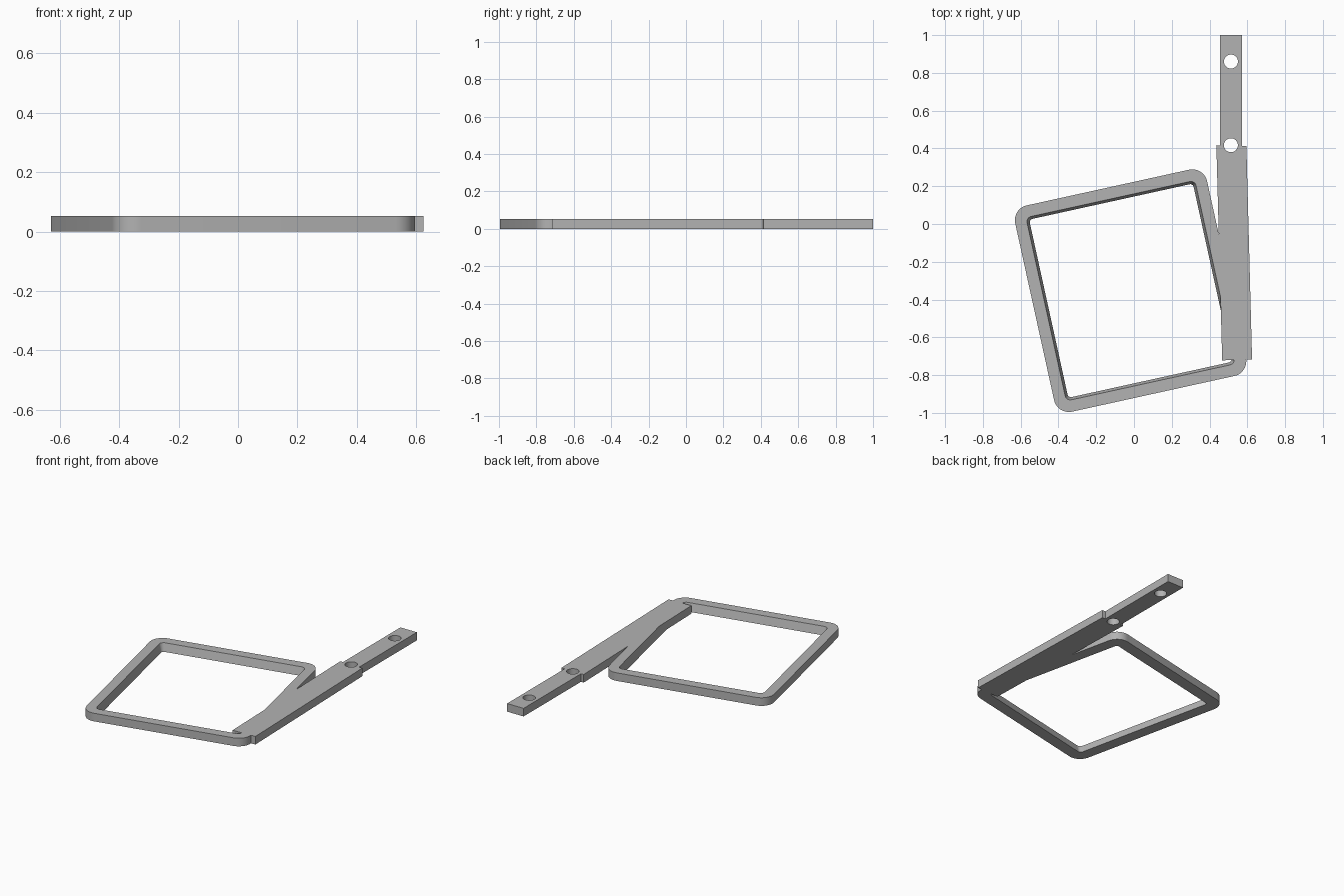
import bpy, bmesh, math
from mathutils import Matrix, Vector

if "Cube" in bpy.data.objects:
    bpy.data.objects.remove(bpy.data.objects["Cube"])

HEIGHT = 0.052

grey = bpy.data.materials.new("plain grey")
grey.use_nodes = True
grey.diffuse_color = (0.45, 0.45, 0.45, 1)
grey.node_tree.nodes["Principled BSDF"].inputs["Base Color"].default_value = (0.45, 0.45, 0.45, 1)


def rounded_rect(width, depth, radius, steps=10):
    """Counter-clockwise outline centred on the origin."""
    points = []
    for i, (sx, sy) in enumerate([(1, 1), (-1, 1), (-1, -1), (1, -1)]):
        cx, cy = sx * (width / 2 - radius), sy * (depth / 2 - radius)
        for k in range(steps + 1):
            a = math.pi / 2 * (i + k / steps)
            points.append((cx + radius * math.cos(a), cy + radius * math.sin(a)))
    return points


def finish(name, bm):
    bmesh.ops.recalc_face_normals(bm, faces=bm.faces)
    mesh = bpy.data.meshes.new(name)
    bm.to_mesh(mesh)
    bm.free()
    mesh.materials.append(grey)
    obj = bpy.data.objects.new(name, mesh)
    bpy.context.collection.objects.link(obj)
    return obj


def prism(name, outline, low=0.0, high=HEIGHT):
    bm = bmesh.new()
    base = bm.faces.new([bm.verts.new((x, y, low)) for x, y in outline])
    new = bmesh.ops.extrude_face_region(bm, geom=[base])["geom"]
    bmesh.ops.translate(bm, vec=(0, 0, high - low),
                        verts=[v for v in new if isinstance(v, bmesh.types.BMVert)])
    return finish(name, bm)


def combine(target, other, operation):
    mod = target.modifiers.new(operation.title(), 'BOOLEAN')
    mod.operation, mod.solver, mod.object = operation, 'EXACT', other
    bpy.context.view_layer.objects.active = target
    bpy.ops.object.modifier_apply(modifier=mod.name)
    bpy.data.objects.remove(other)


# Tilted rounded frame whose opening widens towards the top
WIDTH, DEPTH = 1.04, 1.118
bm = bmesh.new()
loops = []
for wall, radius, z in [(0, 0.08, 0), (0, 0.08, HEIGHT), (0.062, 0.028, HEIGHT), (0.076, 0.018, 0)]:
    outline = rounded_rect(WIDTH - 2 * wall, DEPTH - 2 * wall, radius)
    loops.append([bm.verts.new((x, y, z)) for x, y in outline])
for i, loop in enumerate(loops):
    following = loops[(i + 1) % len(loops)]
    for k in range(len(loop)):
        j = (k + 1) % len(loop)
        bm.faces.new((loop[k], loop[j], following[j], following[k]))
bm.transform(Matrix.Translation((-0.018, -0.353, 0)) @ Matrix.Rotation(math.radians(12.4), 4, 'Z'))
body = finish("frame_with_handle", bm)

# Wide grip, slightly tilted, then the narrow tang
grip = prism("grip", [(0.467, -0.722), (0.625, -0.716), (0.595, 0.413), (0.436, 0.417)])
tang = prism("tang", [(0.455, 0.3), (0.572, 0.3), (0.572, 1.0), (0.455, 1.0)])
combine(body, grip, 'UNION')
combine(body, tang, 'UNION')

# Two round bolt holes
for y in (0.86, 0.417):
    circle = [(0.513 + 0.037 * math.cos(math.tau * k / 32),
               y + 0.037 * math.sin(math.tau * k / 32)) for k in range(32)]
    combine(body, prism("hole_cutter", circle, -0.1, 0.2), 'DIFFERENCE')

bpy.ops.object.select_all(action='DESELECT')
body.select_set(True)
bpy.context.view_layer.objects.active = body
bpy.ops.object.shade_smooth_by_angle(angle=math.radians(30))
